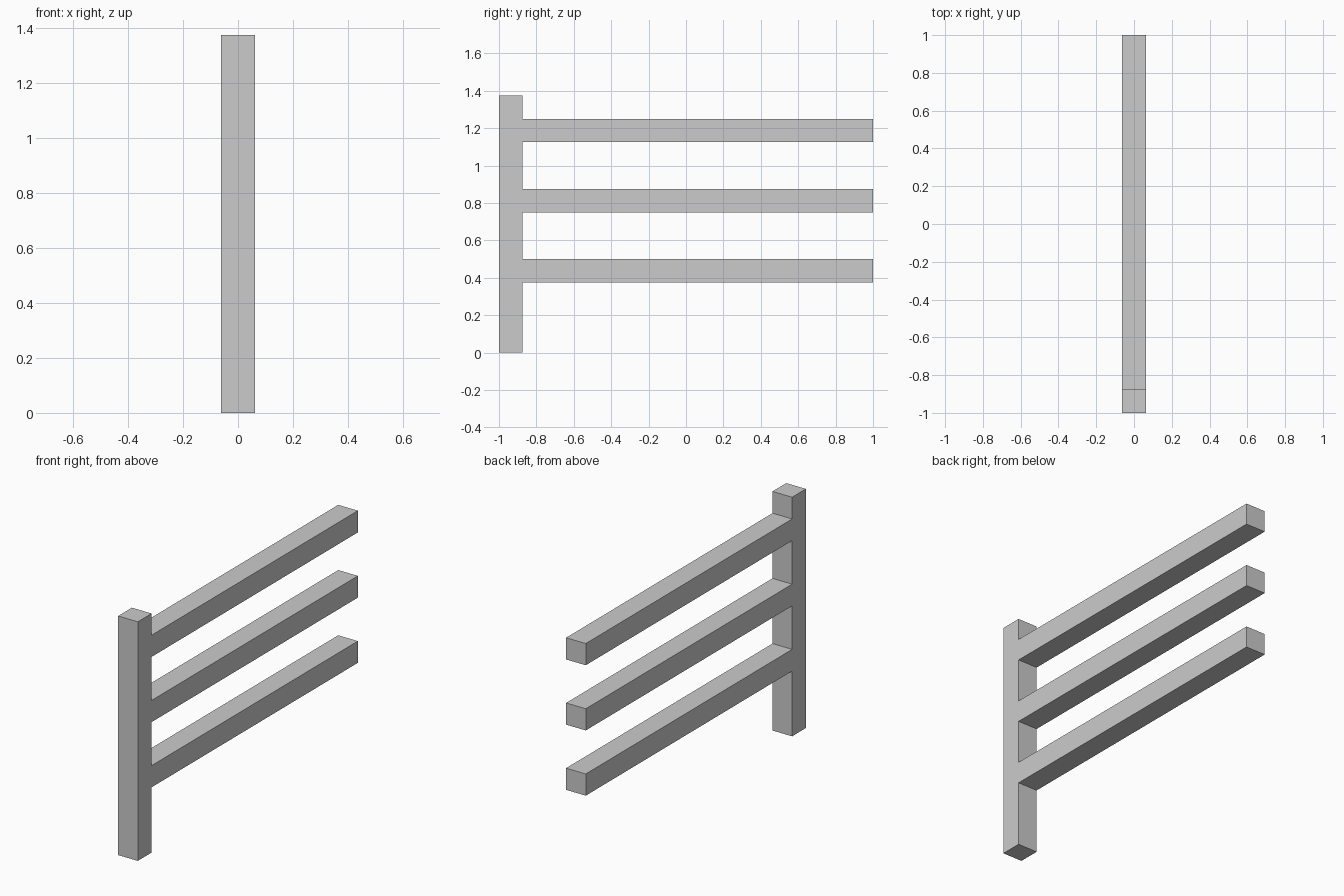
import bpy

if "Cube" in bpy.data.objects:
    bpy.data.objects.remove(bpy.data.objects["Cube"])

T = 0.125  # square timber thickness


def box(name, y0, y1, z0, z1):
    bpy.ops.mesh.primitive_cube_add(size=1, location=(0, (y0 + y1) / 2, (z0 + z1) / 2))
    ob = bpy.context.object
    ob.name = name
    ob.scale = (T, y1 - y0, z1 - z0)
    bpy.ops.object.transform_apply(location=False, rotation=False, scale=True)
    return ob


# Upright post at the front end
box("fence_post", -1, -1 + T, 0, 1.375)

# Three evenly spaced rails butted against the post
for name, z in (("lower_rail", 0.375), ("middle_rail", 0.75), ("upper_rail", 1.125)):
    box(name, -1 + T, 1, z, z + T)
